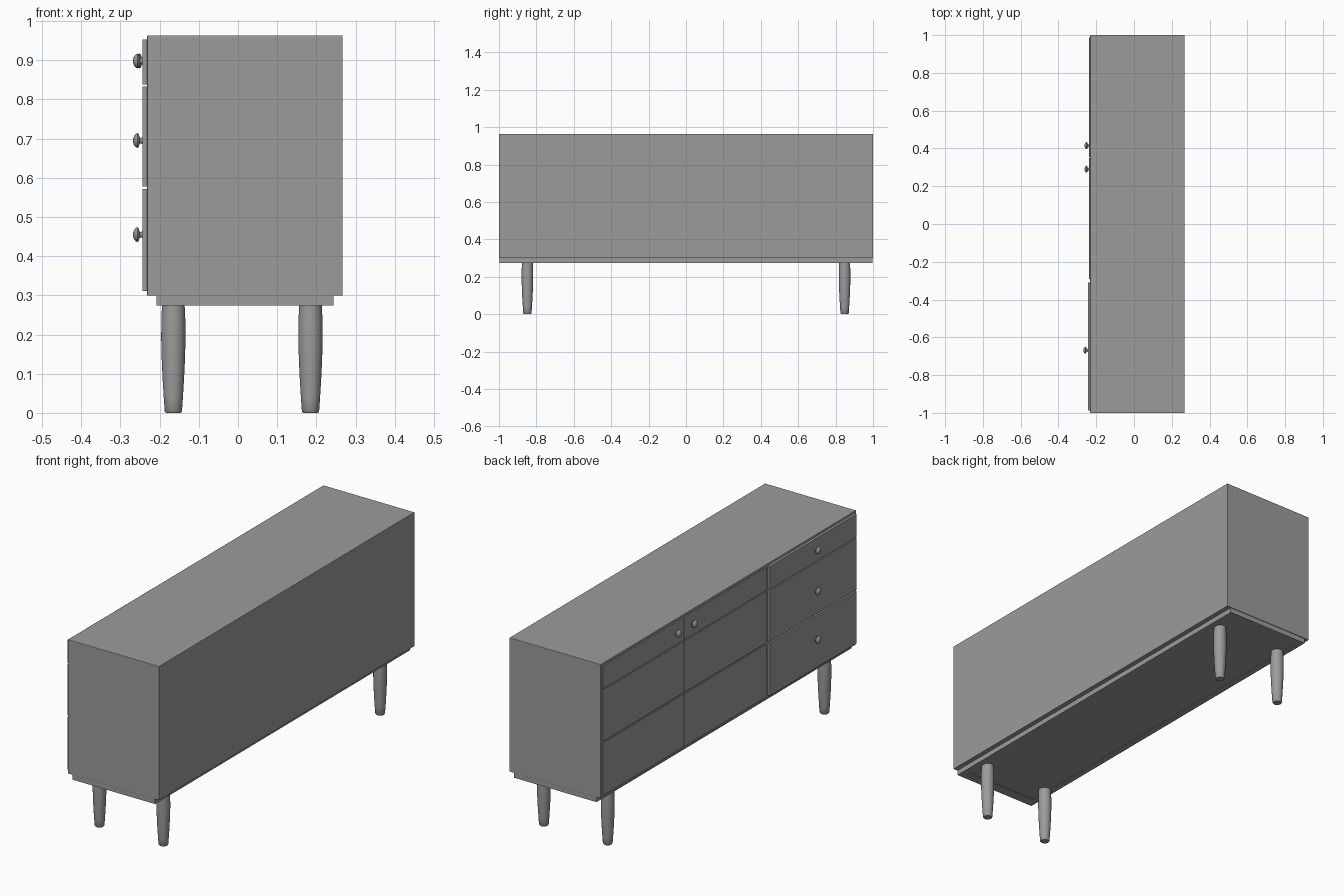
import bpy
import math

if "Cube" in bpy.data.objects:
    bpy.data.objects.remove(bpy.data.objects["Cube"])

# One dark grey finish for everything
finish = bpy.data.materials.new("dark_grey")
finish.diffuse_color = (0.33, 0.33, 0.33, 1)
finish.use_nodes = True
finish.node_tree.nodes["Principled BSDF"].inputs["Base Color"].default_value = finish.diffuse_color


def box(name, x, y, z, bevel=0.0):
    """Box from (min, max) ranges on each axis."""
    bpy.ops.mesh.primitive_cube_add(size=1)
    ob = bpy.context.object
    ob.name = name
    ob.location = [(r[0] + r[1]) / 2 for r in (x, y, z)]
    ob.scale = [r[1] - r[0] for r in (x, y, z)]
    bpy.ops.object.transform_apply(location=False, rotation=False, scale=True)
    ob.data.materials.append(finish)
    if bevel:
        mod = ob.modifiers.new("bevel", "BEVEL")
        mod.width = bevel
        mod.segments = 2
    return ob


def turned(name, profile, location, rotation=(0, 0, 0), sides=32):
    """Lathe a (radius, height) profile around the local z axis, capped."""
    n = len(profile)
    verts = [(r * math.cos(2 * math.pi * i / sides), r * math.sin(2 * math.pi * i / sides), h)
             for i in range(sides) for r, h in profile]
    faces = []
    for i in range(sides):
        a, b = i * n, (i + 1) % sides * n
        faces += [(a + k, b + k, b + k + 1, a + k + 1) for k in range(n - 1)]
    faces.append([i * n for i in reversed(range(sides))])
    faces.append([i * n + n - 1 for i in range(sides)])
    mesh = bpy.data.meshes.new(name)
    mesh.from_pydata(verts, [], faces)
    mesh.materials.append(finish)
    ob = bpy.data.objects.new(name, mesh)
    bpy.context.collection.objects.link(ob)
    ob.location = location
    ob.rotation_euler = rotation
    bpy.ops.object.select_all(action="DESELECT")
    ob.select_set(True)
    bpy.context.view_layer.objects.active = ob
    bpy.ops.object.shade_smooth_by_angle(angle=math.radians(40))
    return ob


FRONT, BACK = -0.232, 0.267
LOW, HIGH = 0.299, 0.963

# Cabinet: one closed body behind the fronts
box("cabinet_body", (FRONT, BACK), (-1, 1), (LOW, HIGH), 0.002)

# Rows shared by the drawers and the door planks
rows = {"lower": (0.311, 0.571), "middle": (0.578, 0.833), "upper": (0.838, 0.953)}
columns = {"drawer": ((-0.988, -0.309), -0.244),
           "inner_door": ((-0.290, 0.350), -0.238),
           "outer_door": ((0.354, 0.988), -0.238)}
for col, (y, face) in columns.items():
    for row, z in rows.items():
        box(f"{row}_{col}_front", (face, FRONT + 0.001), y, z, 0.001)

# Mushroom knobs, pointing towards -x
knob = [(0.010, -0.001), (0.007, 0.003), (0.007, 0.006), (0.011, 0.008), (0.017, 0.010),
        (0.019, 0.013), (0.017, 0.017), (0.012, 0.021), (0.006, 0.0235), (0.002, 0.024)]
knobs = [("drawer_knob", -0.244, -0.668, z) for z in (0.455, 0.695, 0.898)]
knobs += [("door_knob", -0.238, y, 0.898) for y in (0.29, 0.415)]
for name, x, y, z in knobs:
    turned(name, knob, (x, y, z), (0, -math.pi / 2, 0), 24)

# Base frame around a slightly recessed bottom panel
bx0, bx1, by = -0.208, 0.244, 0.997
rail_x, rail_y = 0.03, 0.05
bz = (0.274, LOW)
box("base_front_rail", (bx0, bx0 + rail_x), (-by, by), bz)
box("base_back_rail", (bx1 - rail_x, bx1), (-by, by), bz)
for side in (-1, 1):
    ends = sorted((side * by, side * (by - rail_y)))
    box("base_end_rail", (bx0 + rail_x, bx1 - rail_x), ends, bz)
box("base_panel", (bx0 + rail_x, bx1 - rail_x), (rail_y - by, by - rail_y), (0.277, LOW))

# Tapered turned legs
leg = [(0.019, 0.0), (0.022, 0.004), (0.0245, 0.04), (0.0275, 0.09), (0.0298, 0.14),
       (0.031, 0.19), (0.0305, 0.24), (0.029, 0.272), (0.029, 0.285)]
for x in (-0.165, 0.185):
    for y in (-0.848, 0.848):
        turned("leg", leg, (x, y, 0))
